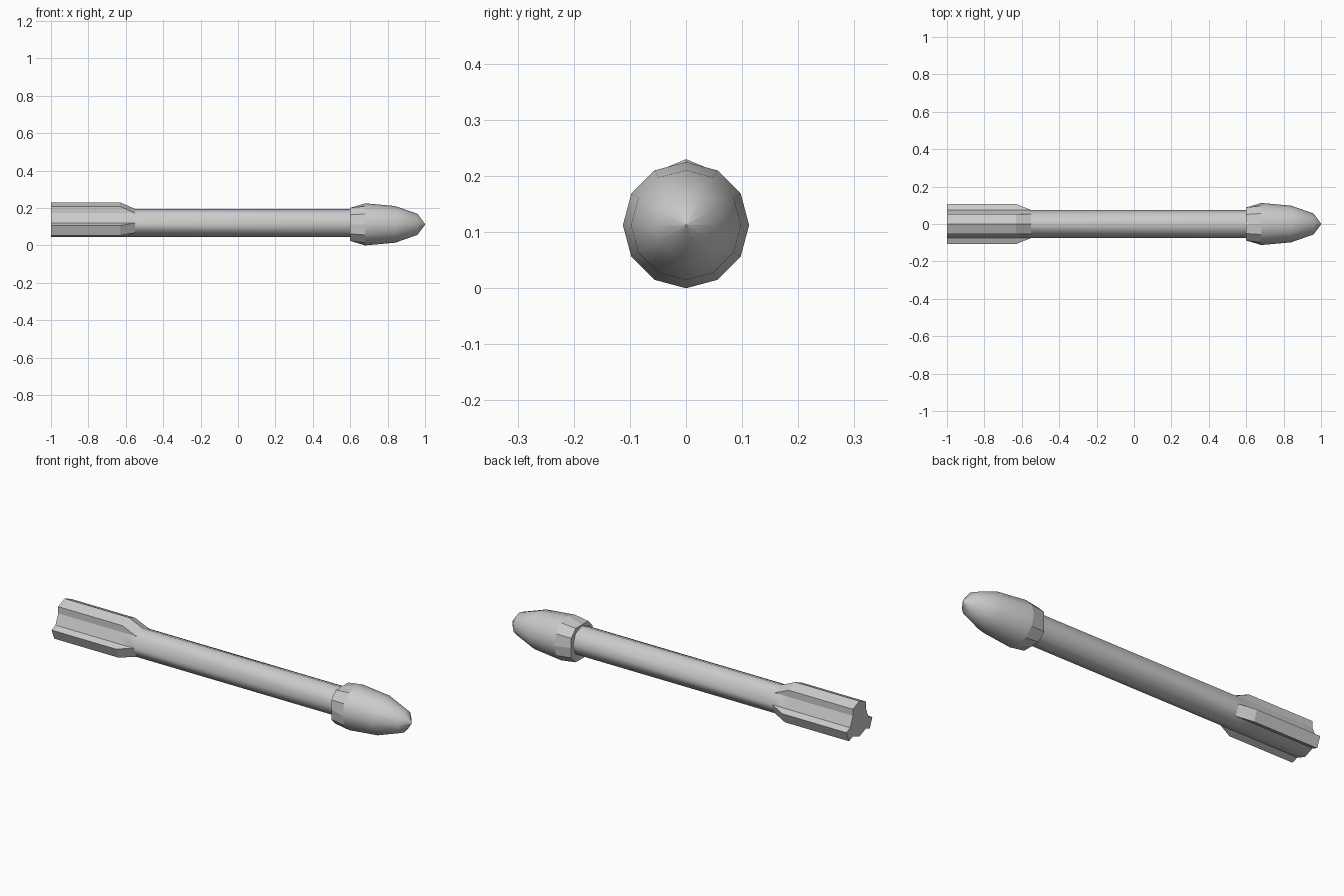
import bpy, bmesh
from math import cos, sin, radians, pi
from mathutils import Vector

if "Cube" in bpy.data.objects:
    bpy.data.objects.remove(bpy.data.objects["Cube"])


def finish(bm, name):
    bmesh.ops.remove_doubles(bm, verts=bm.verts, dist=0.0005)
    bmesh.ops.recalc_face_normals(bm, faces=bm.faces)
    me = bpy.data.meshes.new(name)
    bm.to_mesh(me)
    bm.free()
    ob = bpy.data.objects.new(name, me)
    bpy.context.collection.objects.link(ob)


def loft(bm, rings):
    """Skin consecutive rings of points; returns one list of faces per segment."""
    vr = [[bm.verts.new(p) for p in r] for r in rings]
    n = len(vr[0])
    return [[bm.faces.new((a[i], a[(i + 1) % n], b[(i + 1) % n], b[i])) for i in range(n)]
            for a, b in zip(vr, vr[1:])], vr


def ring(x, r, zc, n):
    return [(x, r * cos(2 * pi * i / n), zc + r * sin(2 * pi * i / n)) for i in range(n)]


# Body: octagonal tube
ZB, RB = 0.12, 0.075
bm = bmesh.new()
segs, vr = loft(bm, [ring(x, RB, ZB, 8) for x in (-1, -0.63, -0.55, 0.62)])
for f in bm.faces:
    f.smooth = True
bm.faces.new(vr[0])
bm.faces.new(vr[-1])

# Tail fins: body facets pushed outwards, fading back into the tube
for facets, angle in (((1, 2), 90), ((7,), -22.5), ((4,), 202.5)):
    faces = [segs[s][i] for s in (0, 1) for i in facets]
    res = bmesh.ops.extrude_face_region(bm, geom=faces)
    a = radians(angle)
    for g in res["geom"]:
        if isinstance(g, bmesh.types.BMVert):
            if g.co.x < -0.6:
                g.co += Vector((0, cos(a), sin(a))) * 0.035
            for f in g.link_faces:
                if f.calc_center_median().x < -0.56:
                    f.smooth = False
    bmesh.ops.delete(bm, geom=[f for f in faces if f.is_valid], context='FACES_ONLY')
finish(bm, "body_with_fins")

# Warhead: twelve-sided nose with a flat-faceted collar
ZN = 0.1125
bm = bmesh.new()
profile = [(0.68, 0.1125), (0.84, 0.098), (0.96, 0.056), (1.0, 0.002)]
collar = ring(0.6, 0.102, ZN, 12)
for i in range(0, 12, 3):          # flatten the four cardinal sides of the rear rim
    p, q = Vector(collar[i - 1]), Vector(collar[i + 1])
    collar[i] = (p + q) / 2
segs, vr = loft(bm, [collar] + [ring(x, r, ZN, 12) for x, r in profile])
for s in segs[1:]:
    for f in s:
        f.smooth = True
bm.faces.new(vr[0])
bm.faces.new(vr[-1])
finish(bm, "nose")
